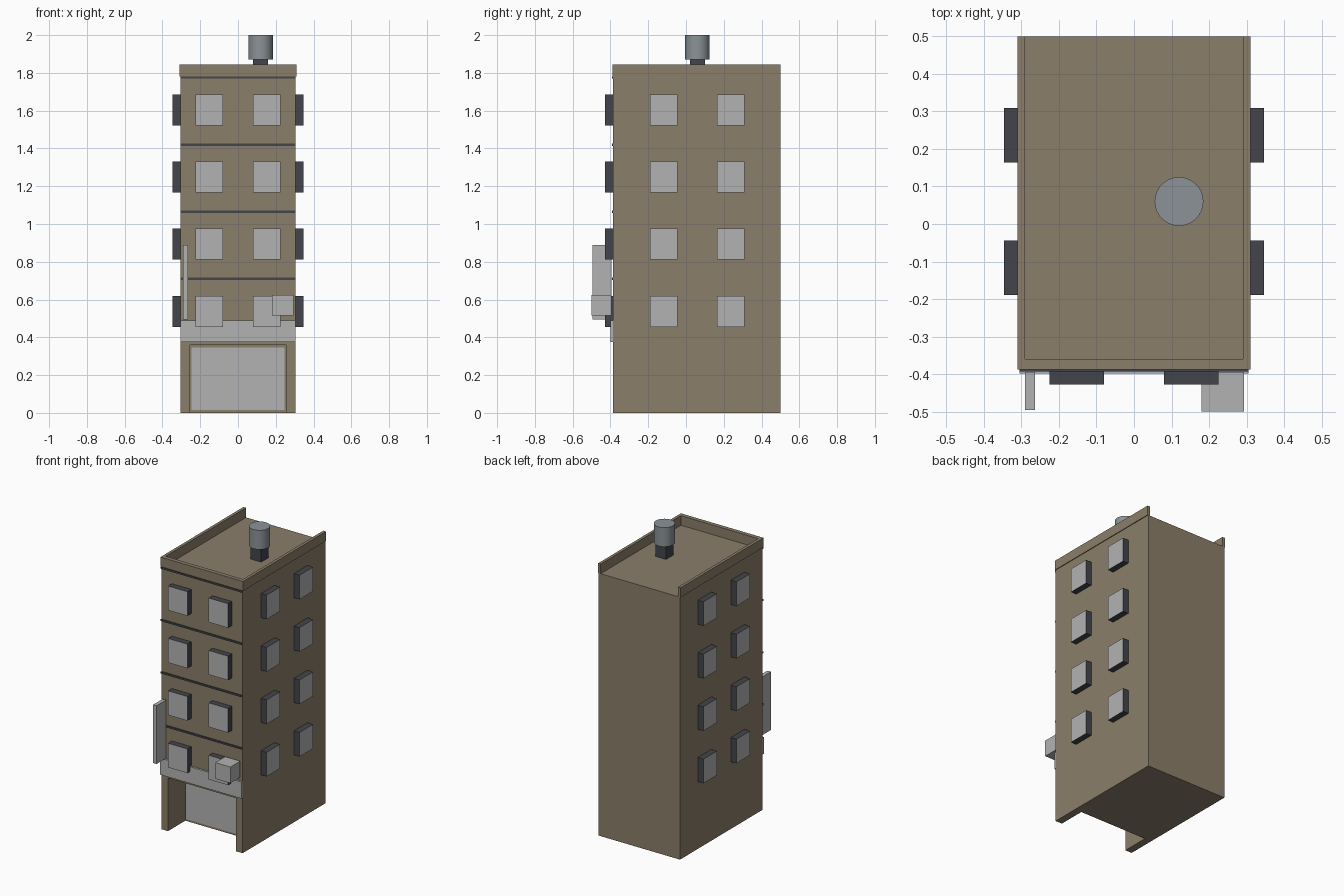
import bpy, bmesh, math

if "Cube" in bpy.data.objects:
    bpy.data.objects.remove(bpy.data.objects["Cube"])


def mat(name, rgb):
    m = bpy.data.materials.new(name)
    m.diffuse_color = (*rgb, 1)
    m.use_nodes = True
    m.node_tree.nodes["Principled BSDF"].inputs["Base Color"].default_value = m.diffuse_color
    return m


WALL = mat("wall_brown", (0.26, 0.21, 0.145))
DARK = mat("dark_grey", (0.055, 0.06, 0.07))
METAL = mat("tank_metal", (0.26, 0.29, 0.31))
PALE = mat("pale_grey", (0.45, 0.45, 0.45))


def prism(name, outline, z0, z1, *mats):
    """Extrude an xy outline from z0 up to z1."""
    bm = bmesh.new()
    face = bm.faces.new([bm.verts.new((x, y, z0)) for x, y in outline])
    ext = bmesh.ops.extrude_face_region(bm, geom=[face])["geom"]
    for v in ext:
        if isinstance(v, bmesh.types.BMVert):
            v.co.z = z1
    bmesh.ops.recalc_face_normals(bm, faces=bm.faces)
    me = bpy.data.meshes.new(name)
    bm.to_mesh(me)
    bm.free()
    ob = bpy.data.objects.new(name, me)
    bpy.context.collection.objects.link(ob)
    for m in mats:
        me.materials.append(m)
    return ob


def box(name, x0, x1, y0, y1, z0, z1, *mats):
    return prism(name, [(x0, y0), (x1, y0), (x1, y1), (x0, y1)], z0, z1, *mats)


def window(name, out, x0, x1, y0, y1, z):
    """Dark protruding box whose outward face is a pale pane."""
    ob = box(name, x0, x1, y0, y1, z - 0.082, z + 0.082, DARK, PALE)
    for p in ob.data.polygons:
        if p.normal.x * out[0] + p.normal.y * out[1] > 0.9:
            p.material_index = 1


FRONT, BACK, ROOF, HALF = -0.386, 0.5, 1.78, 0.305

# Building body with the shopfront recess cut out
body = box("building_body", -HALF, HALF, FRONT, BACK, 0, ROOF, WALL)
cutter = box("shopfront_cutter", -0.255, 0.255, -0.6, -0.2, -0.1, 0.36, WALL)
cutter.hide_render = True
cutter.hide_viewport = True
cut = body.modifiers.new("recess", 'BOOLEAN')
cut.object = cutter
cut.operation = 'DIFFERENCE'
cut.solver = 'EXACT'

# Shop window and fascia sign
box("shop_window", -0.246, 0.246, -0.205, -0.198, 0.015, 0.345, PALE)
box("fascia_sign", -HALF, HALF, -0.399, FRONT, 0.375, 0.488, PALE)

# Parapet: U shape, open at the back
prism("parapet", [(-0.31, BACK), (-0.31, -0.388), (0.31, -0.388), (0.31, BACK),
                  (0.29, BACK), (0.29, -0.36), (-0.29, -0.36), (-0.29, BACK)],
      ROOF, 1.845, WALL)

# Four storeys of windows and floor bands
for i in range(4):
    z = 0.538 + 0.3555 * i
    band = 0.71 + 0.355 * i
    box(f"floor_band_{i}", -HALF, HALF, -0.393, FRONT, band - 0.006, band + 0.006, DARK)
    for s, side in ((-1, "left"), (1, "right")):
        cx = s * 0.1525
        window(f"front_window_{side}_{i}", (0, -1),
               cx - 0.0725, cx + 0.0725, -0.428, FRONT, z)
        for j, cy in enumerate((-0.117, 0.237)):
            xa, xb = sorted((s * HALF, s * 0.347))
            window(f"{side}_window_{i}_{j}", (s, 0),
                   xa, xb, cy - 0.0725, cy + 0.0725, z)

# Projecting signs
box("blade_sign", -0.29, -0.264, -0.496, -0.395, 0.495, 0.89, PALE)
box("box_sign", 0.18, 0.293, -0.5, -0.395, 0.515, 0.625, PALE)

# Rooftop water tank on its stand
box("tank_stand", 0.08, 0.16, 0.02, 0.10, ROOF, 1.87, DARK)
bpy.ops.mesh.primitive_cylinder_add(vertices=32, radius=0.065, depth=0.13,
                                    location=(0.12, 0.06, 1.935))
tank = bpy.context.object
tank.name = "water_tank"
tank.data.materials.append(METAL)
bpy.ops.object.shade_smooth_by_angle(angle=math.radians(30))
